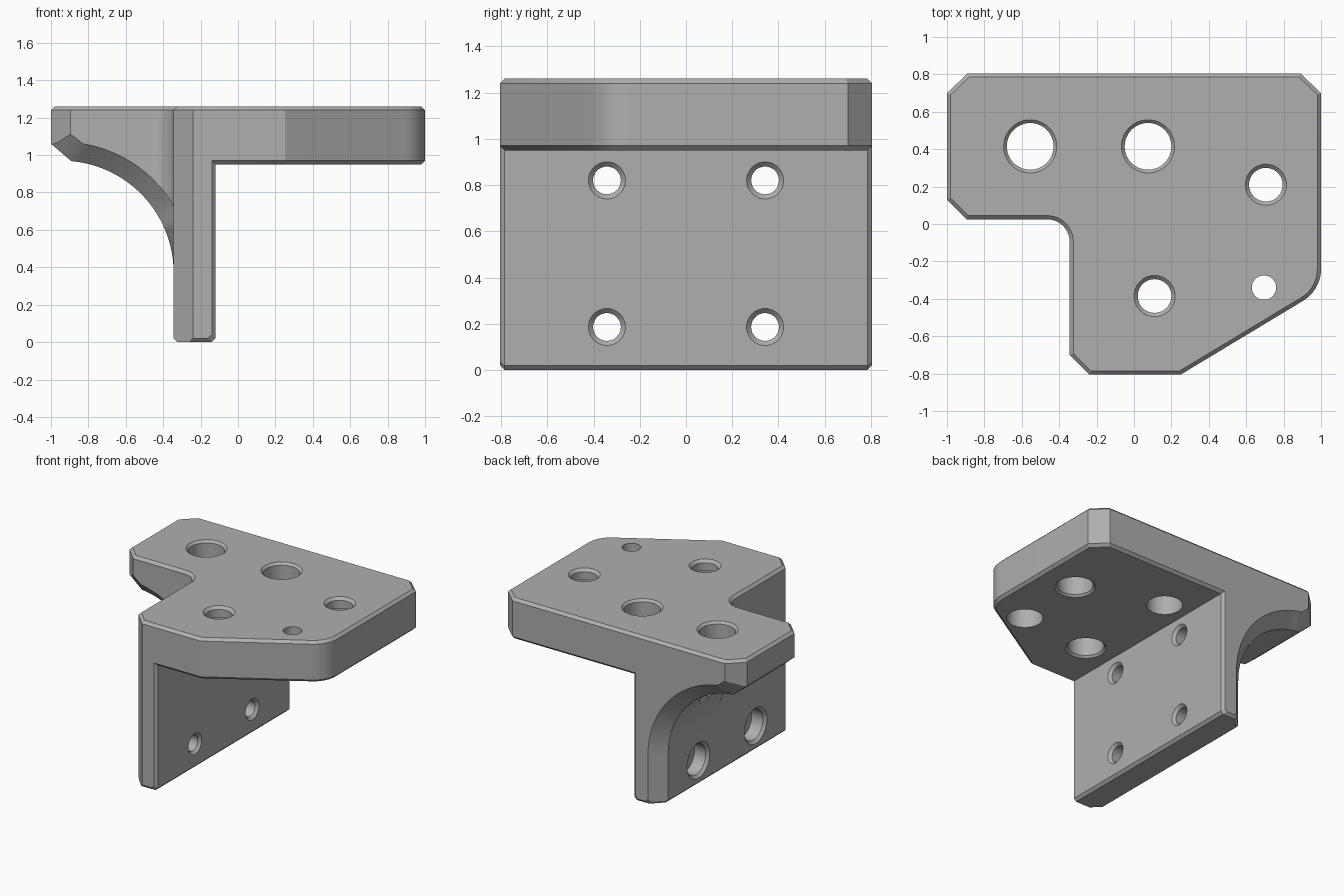
import bpy, bmesh
from math import sin, cos, radians, pi
from mathutils import Vector

cube = bpy.data.objects.get("Cube")
if cube:
    bpy.data.objects.remove(cube, do_unlink=True)

grey = bpy.data.materials.new("machined grey")
grey.use_nodes = True
grey.diffuse_color = (0.43, 0.43, 0.43, 1)
grey.node_tree.nodes["Principled BSDF"].inputs["Base Color"].default_value = grey.diffuse_color


def loft(name, rings):
    """Skin a closed solid through rings that share a point count."""
    bm = bmesh.new()
    loops = [[bm.verts.new(p) for p in ring] for ring in rings]
    n = len(loops[0])
    for a, b in zip(loops, loops[1:]):
        for i in range(n):
            j = (i + 1) % n
            bm.faces.new((a[i], a[j], b[j], b[i]))
    bm.faces.new(loops[0])
    bm.faces.new(loops[-1])
    bmesh.ops.recalc_face_normals(bm, faces=bm.faces)
    mesh = bpy.data.meshes.new(name)
    bm.to_mesh(mesh)
    bm.free()
    mesh.materials.append(grey)
    obj = bpy.data.objects.new(name, mesh)
    bpy.context.collection.objects.link(obj)
    return obj


def combine(target, tool, operation):
    """Apply a boolean and discard the tool."""
    mod = target.modifiers.new("combine", "BOOLEAN")
    mod.operation, mod.solver, mod.object = operation, "EXACT", tool
    bpy.context.view_layer.objects.active = target
    bpy.ops.object.modifier_apply(modifier=mod.name)
    bpy.data.objects.remove(tool, do_unlink=True)


def arc(cx, cy, r, start, end, steps):
    angles = [radians(start + (end - start) * i / steps) for i in range(steps + 1)]
    return [(cx + r * cos(a), cy + r * sin(a)) for a in angles]


def inset(points, d):
    """Offset a counter-clockwise outline inwards with mitred corners."""
    out = []
    for i, p in enumerate(points):
        p = Vector(p)
        u = (p - Vector(points[i - 1])).normalized()
        v = (Vector(points[(i + 1) % len(points)]) - p).normalized()
        m = Vector((-u.y - v.y, u.x + v.x)).normalized()
        out.append(p + m * d / m.dot(Vector((-u.y, u.x))))
    return out


def slab(name, outline, levels):
    """Stack an outline at (height, inset) levels."""
    return loft(name, [[(x, y, z) for x, y in inset(outline, d)] for z, d in levels])


TOP, UNDER, EDGE, BACK, WALL = 1.26, 0.95, 0.02, 0.805, -0.344

# Plan outlines: the right half is shared by the whole plan and the plate
right_side = [(0.25, -BACK)] + arc(0.8, -0.24, 0.2, -60, 0, 10) + [(1, 0.7), (0.89, BACK)]
left_side = ([(-0.89, BACK), (-1, 0.7), (-1, 0.13), (-0.895, 0.025)]
             + arc(-0.464, -0.095, 0.12, 90, 0, 10)
             + [(WALL, -0.7), (-0.24, -BACK)])
plate_outline = [(-0.2, -BACK)] + right_side + [(-0.2, BACK)]


def section(y, chamfer, edge, clamp=False):
    """Wall and arched gusset profile at one depth."""
    sweep = arc(-0.944, 0.37, 0.6 + chamfer, 85 - 45 * chamfer, 0, 24)
    foot = WALL + chamfer
    left = [(-1.1, 1.3), (-1.1, 1.146 + 1.25 * chamfer)] + sweep + [(foot, EDGE + edge)]
    if clamp:
        left = [(min(x, WALL), z) for x, z in left]
        foot = WALL
    face = -0.12 - edge
    right = [(foot + EDGE, edge), (face - EDGE, edge), (face, EDGE + edge), (face, 1.3)]
    return [(x, y, z) for x, z in left + right]


# Upright wall with the arched gusset, trimmed by the plan outline
bracket = loft("bracket", [
    section(-0.825, 0.1, 0.04, True), section(-0.785, 0.1, 0, True),
    section(0.025, 0.1, 0, True), section(0.125, 0, 0), section(0.705, 0, 0),
    section(0.785, 0.08, 0), section(0.825, 0.12, 0.04)])
plan = slab("plan_trim", right_side + left_side, [(-0.1, 0), (TOP - EDGE, 0), (TOP, EDGE)])
combine(bracket, plan, "INTERSECT")

# Horizontal plate
plate = slab("plate", plate_outline,
             [(UNDER, EDGE), (UNDER + EDGE, 0), (TOP - EDGE, 0), (TOP, EDGE)])
combine(bracket, plate, "UNION")


def drill(place, steps):
    """Cut a stepped round hole from (depth, radius) steps."""
    rings = [[place(r * cos(2 * pi * k / 48), r * sin(2 * pi * k / 48), t)
              for k in range(48)] for t, r in steps]
    combine(bracket, loft("drill", rings), "DIFFERENCE")


# Vertical holes: two plain, two with a throat, one small dowel hole
plain = [(0.4, 0.125), (1.243, 0.125), (TOP, 0.142), (1.3, 0.182)]
throat = [(0.9, 0.19), (UNDER, 0.14), (0.965, 0.125), (1.18, 0.125), (1.18, 0.09),
          (1.24, 0.09), (TOP, 0.11), (1.3, 0.15)]
dowel = [(0.9, 0.125), (1.16, 0.125), (1.16, 0.065), (1.3, 0.065)]
for hx, hy, steps in [(-0.555, 0.415, plain), (0.075, 0.415, plain),
                      (0.705, 0.21, throat), (0.11, -0.385, throat),
                      (0.695, -0.34, dowel)]:
    drill(lambda a, b, t: (hx + a, hy + b, t), steps)

# Counterbored screw holes through the wall
for hy in (-0.342, 0.342):
    for hz in (0.186, 0.82):
        buried = hy > 0 and hz > 0.5
        mouth = [(-1.1, 0.115)] if buried else [(-0.4, 0.191), (WALL, 0.135), (-0.324, 0.115)]
        drill(lambda a, b, t: (t, hy + a, hz + b),
              mouth + [(-0.23, 0.115), (-0.23, 0.06), (-0.14, 0.06),
                       (-0.12, 0.08), (-0.08, 0.12)])

# Smooth the curved faces only
bpy.ops.object.select_all(action="DESELECT")
bracket.select_set(True)
bpy.context.view_layer.objects.active = bracket
bpy.ops.object.shade_smooth_by_angle(angle=radians(25))
